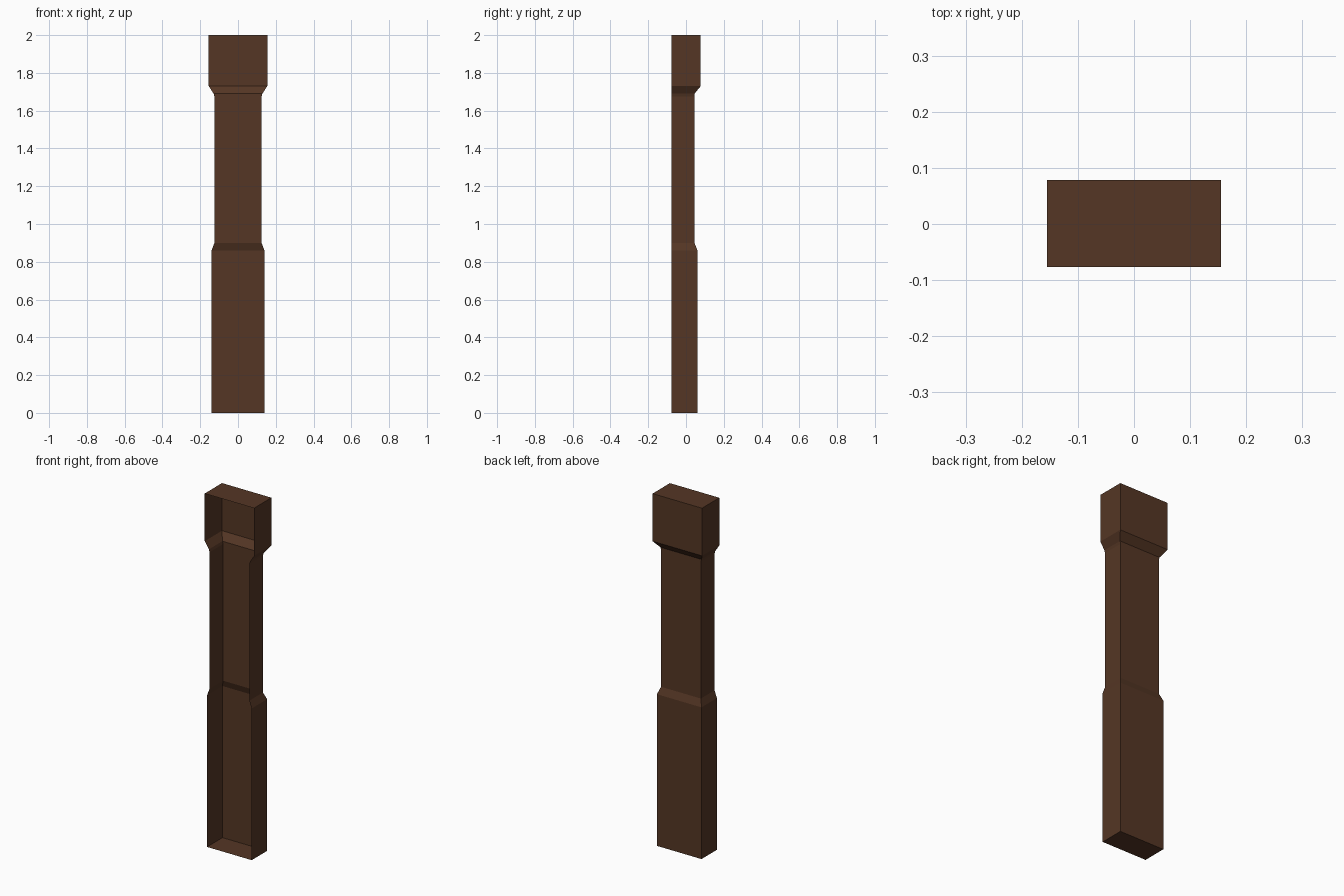
import bpy, bmesh

if "Cube" in bpy.data.objects:
    bpy.data.objects.remove(bpy.data.objects["Cube"])

wood = bpy.data.materials.new("dark_brown_wood")
wood.diffuse_color = (0.09, 0.037, 0.018, 1)
wood.use_nodes = True
wood.node_tree.nodes["Principled BSDF"].inputs["Base Color"].default_value = wood.diffuse_color

FRONT = -0.077
# Profile of the half pillar: height, half width, back y
profile = [
    (0.00, 0.140, 0.061),
    (0.86, 0.140, 0.061),
    (0.90, 0.125, 0.045),
    (1.675, 0.125, 0.045),
    (1.69, 0.129, 0.045),
    (1.73, 0.155, 0.078),
    (2.00, 0.155, 0.078),
]

bm = bmesh.new()
rings = [[bm.verts.new(p) for p in ((w, FRONT, z), (w, back, z), (-w, back, z), (-w, FRONT, z))]
         for z, w, back in profile]

# Side and back walls; the front stays open
for low, high in zip(rings, rings[1:]):
    for i in range(3):
        bm.faces.new((low[i], low[i + 1], high[i + 1], high[i]))

# Bottom and top caps
bm.faces.new(rings[0][::-1])
bm.faces.new(rings[-1])

mesh = bpy.data.meshes.new("half_pillar")
bm.to_mesh(mesh)
bm.free()
mesh.materials.append(wood)
bpy.context.collection.objects.link(bpy.data.objects.new("half_pillar", mesh))
